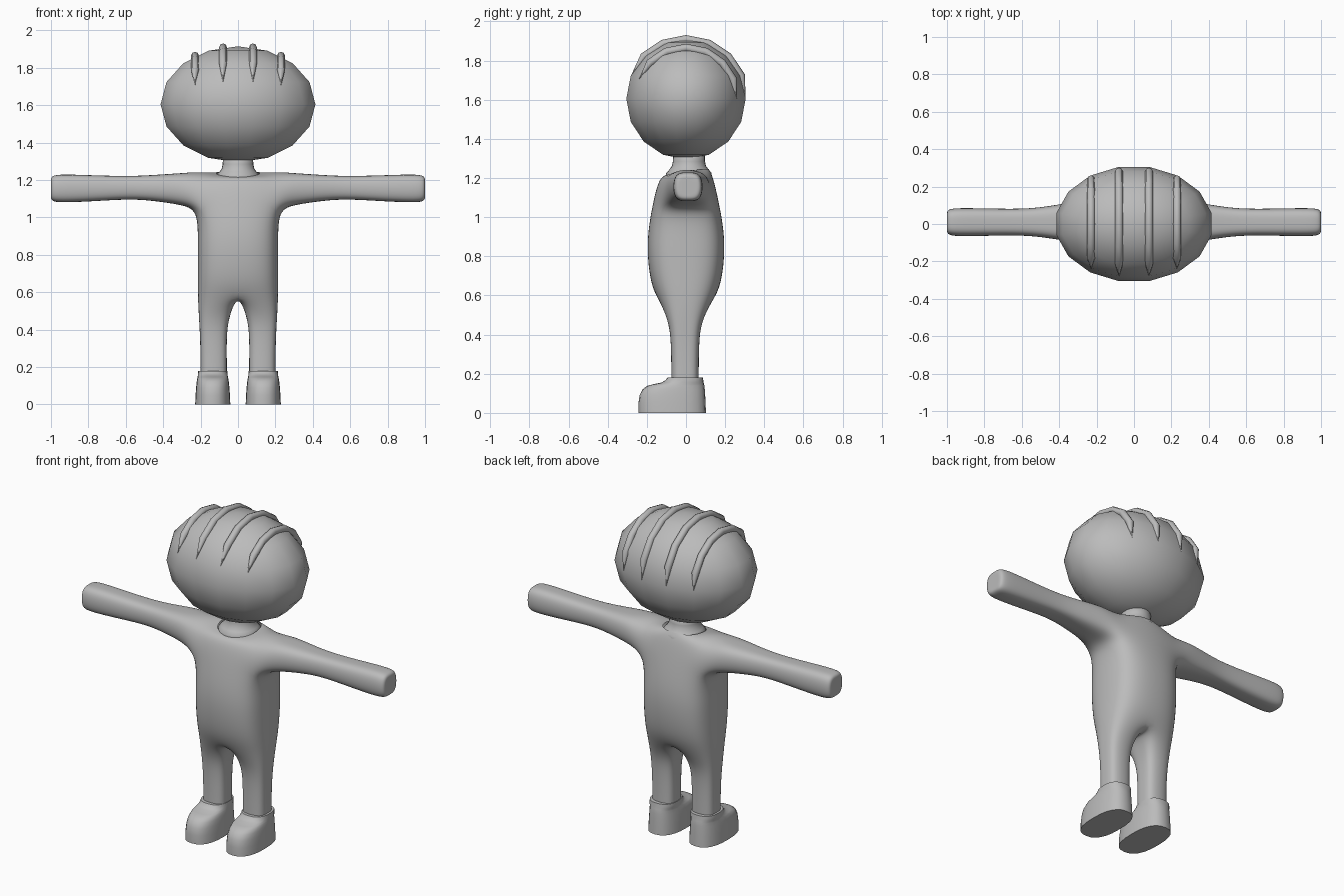
import bpy, bmesh, math
from mathutils import Matrix, Vector

cube = bpy.data.objects.get("Cube")
if cube:
    bpy.data.objects.remove(cube, do_unlink=True)

GREY = (0.5, 0.5, 0.5, 1.0)
clay = bpy.data.materials.new("plain_grey")
clay.use_nodes = True
clay.diffuse_color = GREY
clay.node_tree.nodes["Principled BSDF"].inputs["Base Color"].default_value = GREY


def add_object(name, bm, sharp_angle=None):
    """Turn a bmesh into a smooth shaded object."""
    bmesh.ops.recalc_face_normals(bm, faces=bm.faces[:])
    for face in bm.faces:
        face.smooth = True
    mesh = bpy.data.meshes.new(name)
    bm.to_mesh(mesh)
    bm.free()
    mesh.materials.append(clay)
    obj = bpy.data.objects.new(name, mesh)
    bpy.context.collection.objects.link(obj)
    if sharp_angle:
        bpy.ops.object.select_all(action='DESELECT')
        obj.select_set(True)
        bpy.context.view_layer.objects.active = obj
        bpy.ops.object.shade_smooth_by_angle(angle=math.radians(sharp_angle))
    return obj


def bridge(bm, a, b, closed=True, skip=()):
    """Quads between two equal rows of vertices."""
    n = len(a)
    for i in range(n if closed else n - 1):
        if i not in skip:
            j = (i + 1) % n
            bm.faces.new((a[i], a[j], b[j], b[i]))


def row(bm, points):
    return [bm.verts.new(p) for p in points]


def loft(bm, rings, cap=True):
    rows = [row(bm, r) for r in rings]
    for a, b in zip(rows, rows[1:]):
        bridge(bm, a, b)
    if cap:
        bm.faces.new(rows[0])
        bm.faces.new(rows[-1])


def oval(cx, cy, z, rx, ry, power=1.0, n=24):
    def bend(v):
        return math.copysign(abs(v) ** power, v)
    angles = [2 * math.pi * i / n for i in range(n)]
    return [(cx + rx * bend(math.cos(t)), cy + ry * bend(math.sin(t)), z) for t in angles]


# Body: half cage with arm and leg, mirrored and subdivided
bm = bmesh.new()


def torso_row(z, w, d, side_z=None):
    side_z = side_z or z
    return row(bm, [(0, -d, z), (w * .9, -d * .85, z), (w, 0, side_z),
                    (w * .9, d * .85, z), (0, d, z)])


collar = row(bm, [(0, -.095, 1.215), (.1, -.075, 1.222), (.125, .015, 1.24),
                  (.1, .1, 1.245), (0, .125, 1.245)])
shoulder = torso_row(1.21, .22, .145, 1.26)
underarm = torso_row(1.04, .222, .185)
waist = torso_row(.87, .222, .213)
hips = torso_row(.68, .222, .195)
seat = torso_row(.58, .222, .155)
bridge(bm, collar, shoulder, closed=False)
bridge(bm, shoulder, underarm, closed=False, skip=(1, 2))
for upper, lower in ((underarm, waist), (waist, hips), (hips, seat)):
    bridge(bm, upper, lower, closed=False)

# Arm grows from the opening left in the side
last = shoulder[1:4] + underarm[3:0:-1]
for x, hy, zc, hz in ((.3, .115, 1.152, .085), (.42, .095, 1.157, .072),
                      (.56, .073, 1.16, .06), (.75, .075, 1.156, .068),
                      (.95, .08, 1.155, .077), (1, .07, 1.155, .067),
                      (1, .04, 1.155, .04)):
    ring = row(bm, [(x, .01 + sy * hy, zc + sz * hz) for sy, sz in
                    ((-1, 1), (0, 1), (1, 1), (1, -1), (0, -1), (-1, -1))])
    bridge(bm, last, ring)
    last = ring
bm.faces.new(last)

# Leg grows from the bottom of the half torso
last = seat + [bm.verts.new((0, 0, .6))]
for z, xc, hx, hy in ((.47, .129, .08, .088), (.37, .132, .071, .075),
                      (.25, .13, .07, .073), (.15, .13, .07, .073)):
    ring = row(bm, [(xc + sx * hx, sy * hy - .005, z) for sx, sy in
                    ((-1, -1), (1, -1), (1, 0), (1, 1), (-1, 1), (-1, 0))])
    bridge(bm, last, ring)
    last = ring
body = add_object("body", bm)
mirror = body.modifiers.new("mirror", 'MIRROR')
mirror.merge_threshold = .001
subdivision = body.modifiers.new("subdivision", 'SUBSURF')
subdivision.levels = subdivision.render_levels = 3

# Neck flaring out under the collar
bm = bmesh.new()
loft(bm, [oval(0, .015, z, r, r) for z, r in
          ((1.19, .118), (1.225, .116), (1.243, .1), (1.262, .087), (1.285, .082), (1.34, .08))])
add_object("neck", bm)

# Head
HEAD_Z = 1.605
bm = bmesh.new()
shape = (Matrix.Translation((0, 0, HEAD_Z)) @ Matrix.Diagonal((.422, .311, .31, 1))
         @ Matrix.Rotation(math.pi / 16, 4, 'Z'))
bmesh.ops.create_uvsphere(bm, u_segments=16, v_segments=8, radius=1, matrix=shape)
add_object("head", bm)

# Hair strands: tapered tubes arching from the brow to the back
for number, x in enumerate((-.23, -.08, .08, .23)):
    reach = .31 * math.sqrt(1 - (x / .422) ** 2)
    curve = bpy.data.curves.new("hair_strand", 'CURVE')
    curve.dimensions = '3D'
    curve.bevel_depth = .021
    curve.bevel_resolution = 2
    spline = curve.splines.new('POLY')
    spline.points.add(7)
    for i, point in enumerate(spline.points):
        t = math.pi * (i + 1) / 8
        point.co = (x, -reach * math.cos(t), HEAD_Z + reach * math.sin(t), 1)
        point.radius = .02 if i in (0, 7) else 1
    curve.materials.append(clay)
    strand = bpy.data.objects.new(f"hair_strand_{number + 1}", curve)
    bpy.context.collection.objects.link(strand)
    bpy.ops.object.select_all(action='DESELECT')
    strand.select_set(True)
    bpy.context.view_layer.objects.active = strand
    bpy.ops.object.convert(target='MESH')

# Shoes: height, toe, heel and half width of each layer
LAYERS = ((0, -.243, .102, .094), (.05, -.243, .1, .092), (.09, -.237, .098, .089),
          (.12, -.222, .096, .086), (.138, -.198, .094, .083), (.147, -.165, .092, .081),
          (.155, -.125, .09, .08), (.168, -.103, .088, .079), (.18, -.095, .086, .078))
for name, side in (("left_shoe", 1), ("right_shoe", -1)):
    bm = bmesh.new()
    loft(bm, [oval(side * .135, (toe + heel) / 2, z, half, (heel - toe) / 2, .8)
              for z, toe, heel, half in LAYERS])
    add_object(name, bm, sharp_angle=50)
